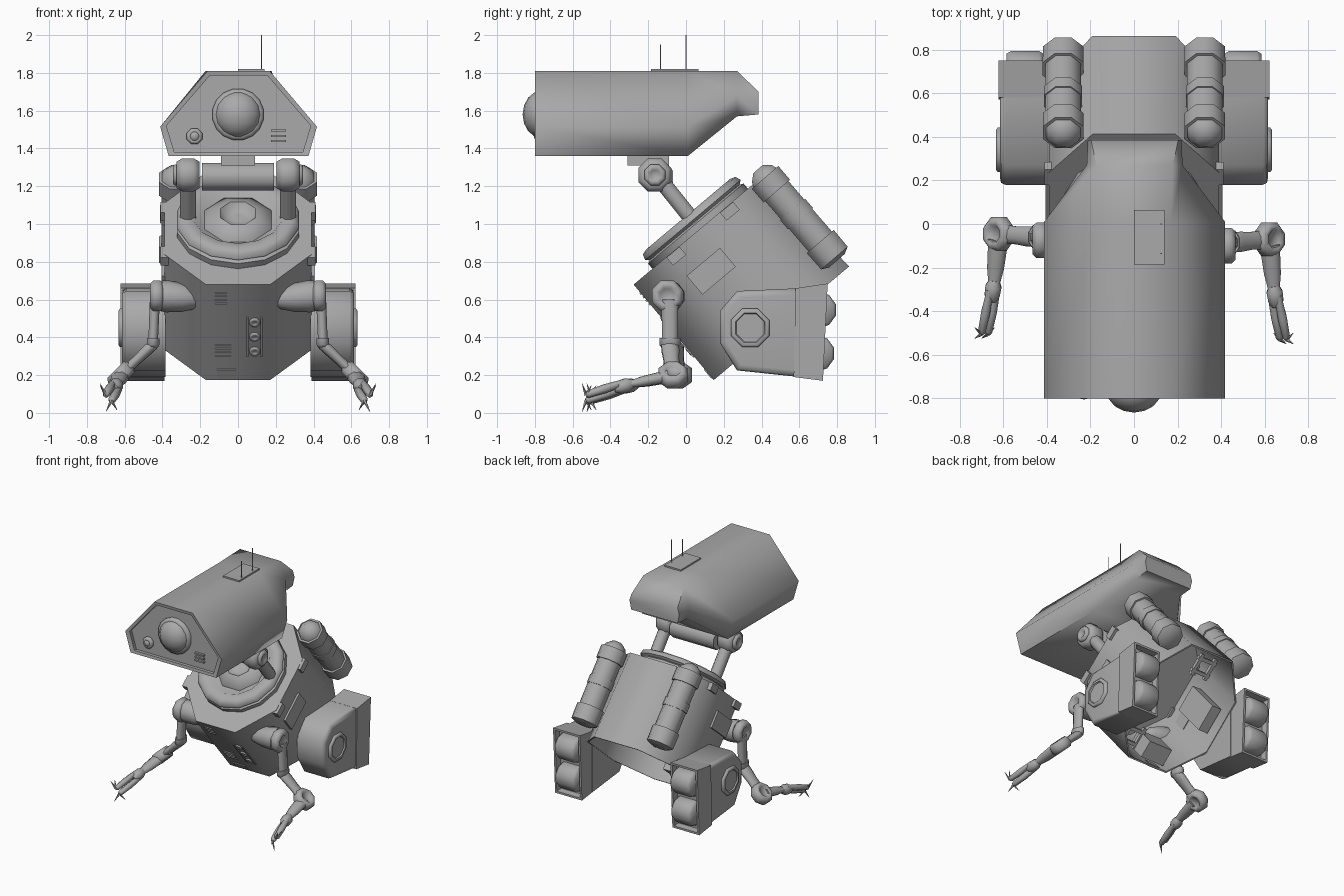
import bpy, bmesh
from math import cos, sin, pi, radians
from mathutils import Matrix, Vector

if "Cube" in bpy.data.objects:
    bpy.data.objects.remove(bpy.data.objects["Cube"])

grey = bpy.data.materials.new("plain_grey")
grey.use_nodes = True
GREY = (0.4, 0.4, 0.4, 1)
grey.diffuse_color = GREY
grey.node_tree.nodes["Principled BSDF"].inputs["Base Color"].default_value = GREY
parts = []
WORLD = Matrix.Identity(4)
# Tilted body frame: local x across, y up the back, z out of the neck end
BODY = Matrix.Translation((0, 0.075, 0.975)) @ Matrix.Rotation(radians(40), 4, 'X')


def finish(name, bm, matrix=WORLD):
    bmesh.ops.recalc_face_normals(bm, faces=bm.faces)
    bm.transform(matrix)
    mesh = bpy.data.meshes.new(name)
    bm.to_mesh(mesh)
    bm.free()
    mesh.materials.append(grey)
    obj = bpy.data.objects.new(name, mesh)
    bpy.context.collection.objects.link(obj)
    parts.append(obj)
    return obj


def loft_mesh(rings):
    bm = bmesh.new()
    loops = [[bm.verts.new(p) for p in ring] for ring in rings]
    n = len(loops[0])
    for a, b in zip(loops, loops[1:]):
        for i in range(n):
            j = (i + 1) % n
            bm.faces.new((a[i], a[j], b[j], b[i]))
    bm.faces.new(loops[0])
    bm.faces.new(loops[-1])
    return bm


def lathe(name, start, end, profile, sides=8, matrix=WORLD, flat=1):
    """Rings of (fraction along the axis, radius) between two points."""
    start, end = Vector(start), Vector(end)
    turn = (end - start).to_track_quat('Z', 'Y')
    rings = []
    for t, r in profile:
        centre = start.lerp(end, t)
        rings.append([centre + turn @ Vector((r * cos(a), r * flat * sin(a), 0))
                      for a in (2 * pi * (i + 0.5) / sides for i in range(sides))])
    return finish(name, loft_mesh(rings), matrix)


def box(name, centre, size, matrix=WORLD):
    bm = bmesh.new()
    bmesh.ops.create_cube(bm, size=1)
    bm.transform(Matrix.Translation(centre) @ Matrix.Diagonal((*size, 1)))
    return finish(name, bm, matrix)


def ball(name, centre, size, segments=12):
    bm = bmesh.new()
    bmesh.ops.create_uvsphere(bm, u_segments=segments, v_segments=8, radius=1)
    bm.transform(Matrix.Translation(centre) @ Matrix.Diagonal((*size, 1)))
    return finish(name, bm)


def joint(name, centre, axis, radius, half):
    """Octagonal joint with bevelled rims and a sunken centre."""
    c, d = Vector(centre), Vector(axis).normalized() * half
    lathe(name, c - d, c + d, [(0.15, radius * .45), (0, radius * .55), (0, radius * .8),
          (.25, radius), (.75, radius), (1, radius * .8), (1, radius * .55), (.85, radius * .45)])


def mirrored(half):
    return half + [(-x, z) for x, z in reversed(half)]


# Head shell with a sunken face plate
front = mirrored([(0.165, 1.81), (0.415, 1.515), (0.37, 1.36)])
neck_end = mirrored([(0.175, 1.81), (0.22, 1.68), (0.2, 1.57)])
tail = mirrored([(0.2, 1.7), (0.215, 1.65), (0.2, 1.58)])
inset = [(x * 0.92, 1.57 + (z - 1.57) * 0.9) for x, z in front]
sections = [(-0.77, inset), (-0.795, inset), (-0.8, front), (0.01, front),
            (0.27, neck_end), (0.385, tail)]
finish("head", loft_mesh([[(x + 0.003, y, z) for x, z in pts] for y, pts in sections]))

# Face details and antennas
ball("main_eye", (0, -0.765, 1.58), (0.125, 0.1, 0.125), 16)
lathe("main_eye_ring", (0, -0.76, 1.58), (0, -0.8, 1.58), [(0, .138), (.7, .138), (1, .12)], 16)
joint("small_eye", (-0.23, -0.775, 1.465), (0, 1, 0), 0.045, 0.02)
ball("small_eye_lens", (-0.23, -0.78, 1.465), (0.03, 0.025, 0.03))
for i in range(3):
    box("face_slot", (0.215, -0.777, 1.44 + i * 0.027), (0.08, 0.02, 0.011))
box("antenna_plate", (0.07, -0.06, 1.813), (0.14, 0.25, 0.016))
for y, top in ((0, 2.0), (-0.135, 1.95)):
    lathe("antenna", (0.125, y, 1.8), (0.125, y, top), [(0, .01), (.08, .01), (.1, .003), (1, .003)], 6)

# Body: octagonal shell, open and hollow at the lower end


def body_ring(scale, z, back):
    pts = mirrored([(0.19, back), (0.39, 0.21), (0.39, -0.21), (0.17, -0.46)])
    return [(x * scale, y * scale, z) for x, y in pts]


finish("body", loft_mesh([body_ring(1, 0, 0.44), body_ring(1, -0.66, 0.475),
                          body_ring(0.975, -0.66, 0.475), body_ring(0.975, -0.04, 0.44)]), BODY)

# Neck ring with stepped dish and an octagonal hub
lathe("neck_ring", (0, 0, 0), (0, 0, 0.1),
      [(0, .33), (.35, .33), (.45, .31), (.6, .33), (.9, .32), (1, .29), (1, .24), (.5, .2),
       (.5, .1)], 14, BODY)
lathe("neck_hub", (0, 0.01, 0.03), (0, 0.01, 0.1),
      [(0, .2), (.4, .19), (.9, .12), (1, .1), (.5, .07), (.5, .03)], 8, BODY)

# Front panel details on the body
for n in range(4):
    box("upper_vent", (-0.09, -0.46, -0.06 - n * 0.025), (0.065, 0.012, 0.012), BODY)
    box("lower_vent", (-0.08, -0.46, -0.42 - n * 0.025), (0.085, 0.012, 0.01), BODY)
for x in (0.05, 0.125):
    box("slot_side", (x, -0.46, -0.36), (0.012, 0.014, 0.27), BODY)
for n in (-0.26, -0.36, -0.46):
    joint("slot_knob", BODY @ Vector((0.088, -0.46, n)), BODY.to_3x3() @ Vector((0, 1, 0)), 0.03, 0.01)
box("front_hatch", (-0.06, -0.455, -0.615), (0.1, 0.02, 0.06), BODY)

# Fittings inside the hollow
box("inner_shelf", (-0.06, -0.37, -0.5), (0.2, 0.13, 0.2), BODY)
box("inner_slab", (-0.33, 0, -0.4), (0.08, 0.2, 0.34), BODY)
for x, y in ((-0.13, 0.31), (0.1, -0.35)):
    for dx in (-0.06, 0.06):
        box("inner_rail", (x + dx, y, -0.46), (0.025, 0.17, 0.03), BODY)
    for dy in (-0.05, 0.05):
        box("inner_rung", (x, y + dy, -0.46), (0.16, 0.025, 0.03), BODY)

# Neck bridge between the two struts
lathe("neck_bridge", (-0.19, -0.14, 1.25), (0.19, -0.14, 1.25), [(0, .078), (1, .078)], 8)
box("head_mount", (0, -0.2, 1.34), (0.18, 0.22, 0.06))

# Pod outlines seen from the side
drum = [(0.18, 0.37), (0.18, 0.54), (0.27, 0.645), (0.6, 0.66), (0.6, 0.19), (0.27, 0.225)]
block = [(0.58, 0.66), (0.75, 0.685), (0.725, 0.17), (0.57, 0.19)]

for s, side in ((1, "left"), (-1, "right")):
    # Neck struts
    joint(side + "_neck_joint", (s * 0.265, -0.165, 1.26), (1, 0, 0), 0.095, 0.06)
    joint(side + "_neck_joint_cap", (s * 0.325, -0.165, 1.26), (1, 0, 0), 0.06, 0.02)
    lathe(side + "_neck_strut", (s * 0.265, -0.165, 1.27), (s * 0.265, 0.06, 0.99),
          [(0, .045), (1, .045)], 8)

    # Back cylinders with bands
    lathe(side + "_back_cylinder", (s * 0.325, 0.437, 0.045), (s * 0.325, 0.445, -0.595),
          [(0, .035), (.05, .075), (.09, .085), (.09, .1), (.24, .1), (.24, .088), (.44, .088),
           (.44, .094), (.54, .094), (.54, .088), (.79, .088), (.79, .102), (.97, .1),
           (1, .06)], 8, BODY)

    # Side plates
    box(side + "_side_plate", (s * 0.39, -0.1, -0.21), (0.03, 0.23, 0.13), BODY)
    for y in (-0.19, 0.18):
        box(side + "_side_tab", (s * 0.385, y, -0.03), (0.05, 0.09, 0.055), BODY)

    # Wheel pod: drum, hub cap and rear block with two thruster rollers
    rings = []
    for x, k in ((0.385, 1), (0.59, 1), (0.61, 0.96), (0.615, 0.85)):
        rings.append([(s * x, 0.4 + (y - 0.4) * k, 0.43 + (z - 0.43) * k) for y, z in drum])
    finish(side + "_pod_drum", loft_mesh(rings))
    lathe(side + "_hub_cap", (s * 0.6, 0.34, 0.45), (s * 0.632, 0.34, 0.45),
          [(0, .11), (.8, .11), (1, .1), (1, .085), (.7, .08)], 8)
    bm = loft_mesh([[(s * x, y, z) for y, z in block] for x in (0.39, 0.622)])
    bmesh.ops.recalc_face_normals(bm, faces=bm.faces)
    rear = [f for f in bm.faces if f.normal.y > 0.9]
    bmesh.ops.inset_region(bm, faces=rear, thickness=0.022)
    bmesh.ops.inset_region(bm, faces=rear, thickness=0.004, depth=-0.05)
    finish(side + "_pod_block", bm)
    for y, z in ((0.7, 0.545), (0.69, 0.315)):
        lathe(side + "_pod_roller", (s * 0.415, y, z), (s * 0.585, y, z),
              [(0, .085), (.12, .098), (.88, .098), (1, .085)], 10)

    # Shoulder blister and joint
    shift = 0 if s > 0 else 0.025
    def at(x, y, z):
        return Vector((s * x, y + shift, z))
    lathe(side + "_shoulder", at(0.17, -0.09, 0.6), at(0.41, -0.09, 0.62),
          [(0, .02), (.15, .05), (.5, .075), (.85, .085), (1, .08)], 10)
    joint(side + "_shoulder_joint", at(0.43, -0.1, 0.62), (1, 0, 0), 0.088, 0.035)

    # Flattened upper arm, elbow and forearm
    bend, elbow, wrist, tip = (at(0.45, -0.085, 0.36), at(0.62, -0.07, 0.2),
                               at(0.645, -0.33, 0.145), at(0.685, -0.53, 0.08))
    lathe(side + "_upper_arm", at(0.44, -0.085, 0.6), bend,
          [(0, .048), (.85, .046), (.85, .06), (1, .06), (1.06, .045)], flat=0.6)
    lathe(side + "_lower_arm", bend, elbow,
          [(-.1, .04), (0, .05), (.2, .05), (.5, .044), (1, .048)], flat=0.6)
    joint(side + "_elbow_joint", elbow, (s * 0.7, 0, 0.7), 0.083, 0.04)
    lathe(side + "_forearm", elbow, wrist, [(.1, .05), (.6, .042), (.85, .03), (1, .03)], flat=0.7)
    lathe(side + "_wrist", wrist + (elbow - wrist) * 0.18, wrist.lerp(tip, 0.25),
          [(0, .025), (.3, .04), (.7, .038), (1, .022)])

    # Two long gripper prongs with crosswise spikes at the ends
    across = Vector((s * 0.7, 0, 0.7))
    for k in (-1, 1):
        offset = across * 0.022 * k
        lathe(side + "_prong", wrist + offset, tip + offset,
              [(0, .018), (.5, .024), (.95, .02), (1, .012)], 6)
        lathe(side + "_tip_spike", tip + offset, tip + offset + Vector((s * 0.03, -0.02, 0.06 * k)),
              [(0, .01), (1, .001)], 5)
        lathe(side + "_side_spike", tip + offset, tip + offset + Vector((s * 0.03 * k, 0.03, 0.05 * k)),
              [(0, .01), (1, .001)], 5)

# Smooth shading with sharp edges kept
bpy.ops.object.select_all(action='DESELECT')
for obj in parts:
    obj.select_set(True)
bpy.context.view_layer.objects.active = parts[0]
bpy.ops.object.shade_smooth_by_angle(angle=radians(60))
